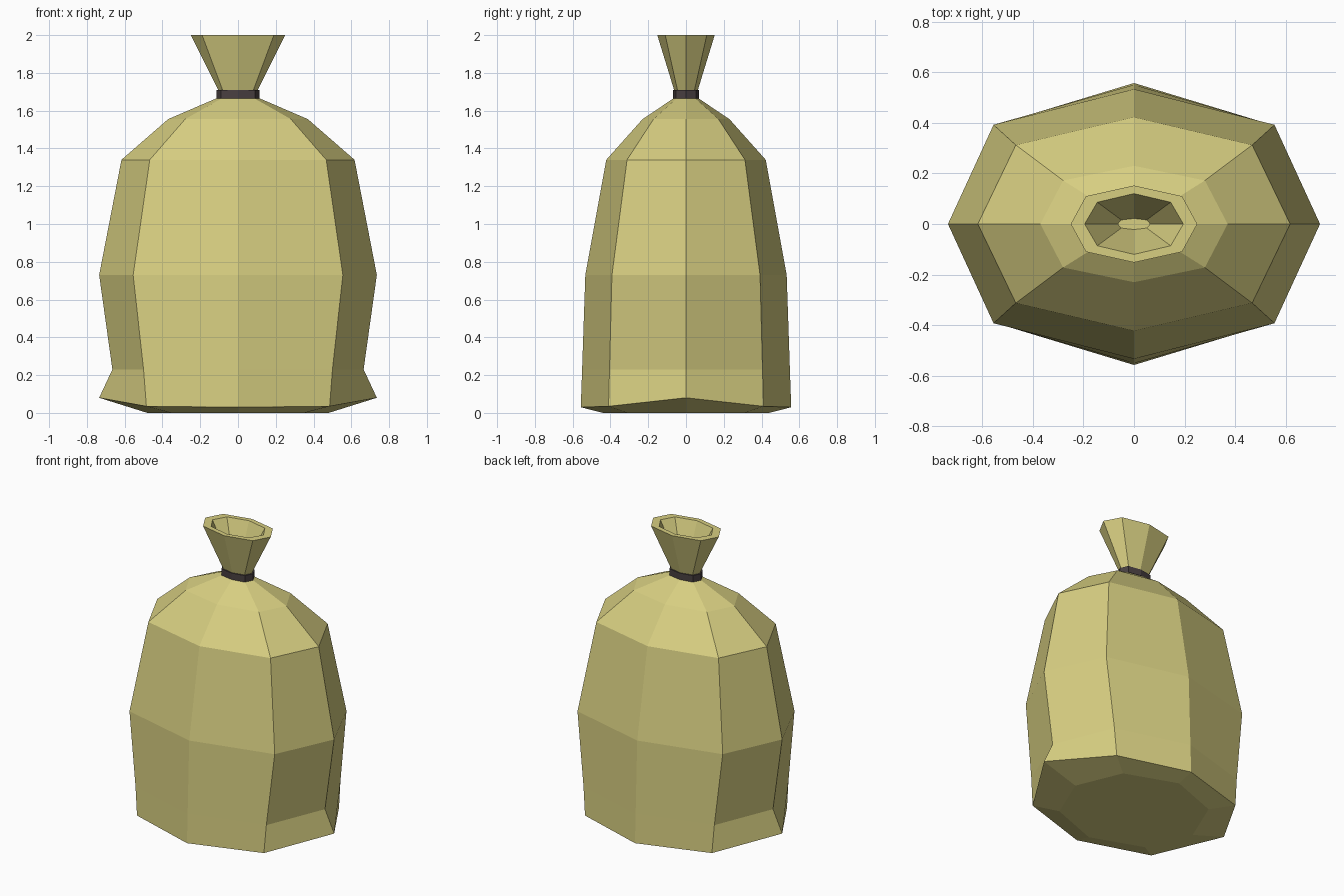
import bpy, bmesh

if "Cube" in bpy.data.objects:
    bpy.data.objects.remove(bpy.data.objects["Cube"])


def material(name, rgb):
    m = bpy.data.materials.new(name)
    m.diffuse_color = (*rgb, 1)
    m.use_nodes = True
    m.node_tree.nodes["Principled BSDF"].inputs["Base Color"].default_value = m.diffuse_color
    return m


burlap = material("straw burlap", (0.68, 0.62, 0.22))
cord = material("dark cord", (0.065, 0.05, 0.052))


def ring(bm, rx, dx, dy, ry, zx, zd=None, zy=None):
    """Eight-sided ring: side points, diagonal points, front/back points."""
    zd = zx if zd is None else zd
    zy = zx if zy is None else zy
    pts = [(rx, 0, zx), (dx, dy, zd), (0, ry, zy), (-dx, dy, zd),
           (-rx, 0, zx), (-dx, -dy, zd), (0, -ry, zy), (dx, -dy, zd)]
    return [bm.verts.new(p) for p in pts]


def loft(name, rings, mat, closed=False):
    """Skin a stack of rings; cap the ends, or join last to first."""
    bm = bmesh.new()
    rs = [ring(bm, *r) for r in rings]
    pairs = list(zip(rs, rs[1:]))
    if closed:
        pairs.append((rs[-1], rs[0]))
    else:
        bm.faces.new(rs[0][::-1])
        bm.faces.new(rs[-1])
    for a, b in pairs:
        for i in range(8):
            j = (i + 1) % 8
            bm.faces.new((a[i], a[j], b[j], b[i]))
    bmesh.ops.recalc_face_normals(bm, faces=bm.faces)
    me = bpy.data.meshes.new(name)
    bm.to_mesh(me)
    bm.free()
    me.materials.append(mat)
    ob = bpy.data.objects.new(name, me)
    bpy.context.collection.objects.link(ob)
    return ob


# Filled sack, from the underside up to the gathered neck
loft("sack_body", [
    (0.48, 0.35, 0.31, 0.44, 0.0),
    (0.735, 0.485, 0.41, 0.557, 0.08, 0.035, 0.03),
    (0.665, 0.50, 0.405, 0.55, 0.23),
    (0.735, 0.555, 0.392, 0.533, 0.73),
    (0.617, 0.467, 0.312, 0.422, 1.34),
    (0.37, 0.28, 0.172, 0.23, 1.555),
    (0.108, 0.082, 0.047, 0.062, 1.668),
], burlap)

# Cord tied around the neck
loft("neck_tie", [
    (0.115, 0.09, 0.053, 0.069, 1.665),
    (0.115, 0.09, 0.053, 0.069, 1.71),
], cord)

# Flared mouth above the tie, with a thick rim and hollow inside
loft("sack_mouth", [
    (0.10, 0.078, 0.043, 0.06, 1.70),
    (0.25, 0.19, 0.11, 0.152, 2.0),
    (0.195, 0.145, 0.086, 0.12, 2.0),
    (0.065, 0.05, 0.016, 0.022, 1.75),
], burlap)
